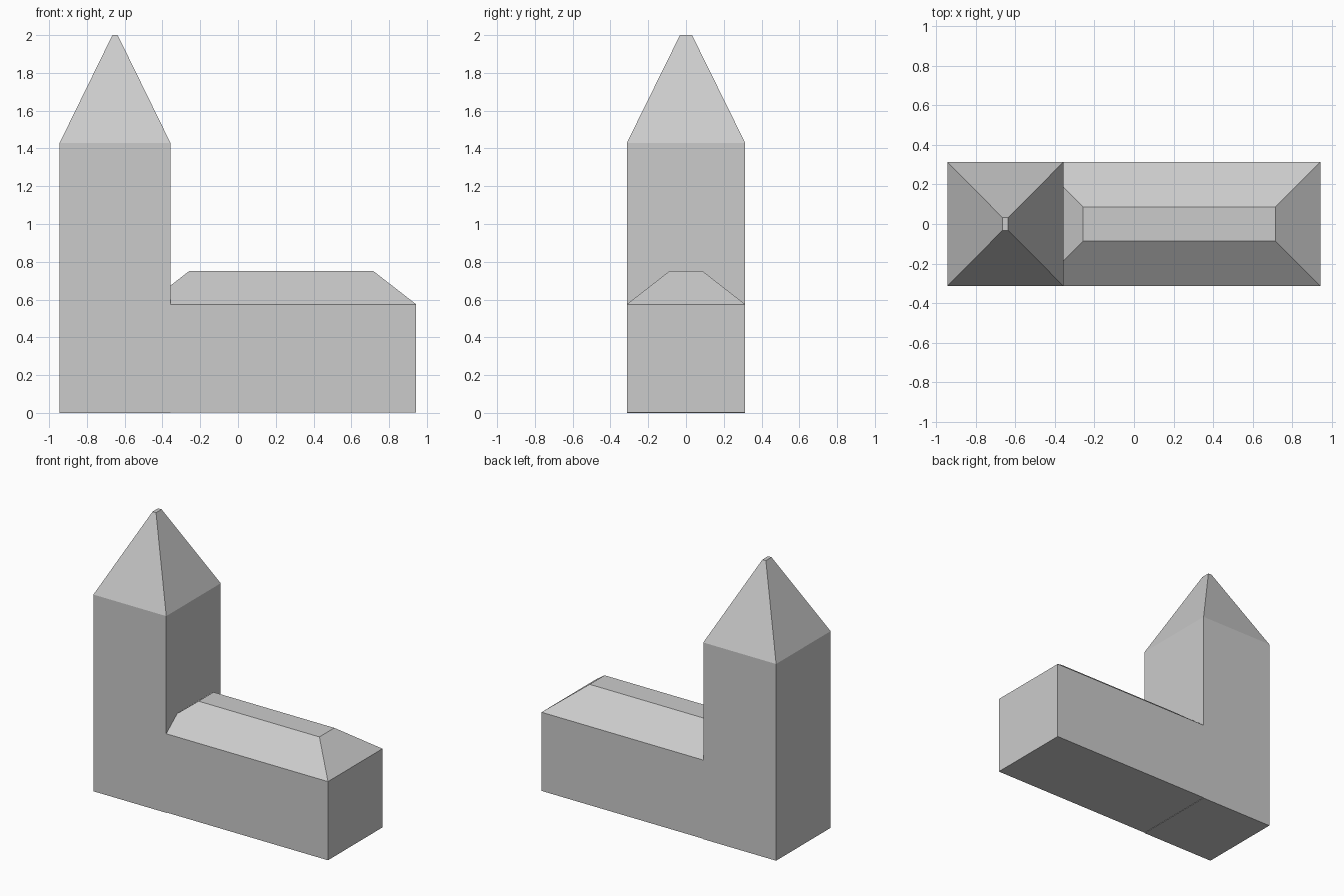
import bpy, bmesh

if "Cube" in bpy.data.objects:
    bpy.data.objects.remove(bpy.data.objects["Cube"])


def lofted_block(name, levels):
    """Solid through stacked rectangles (centre x, half x, half y, z)."""
    bm = bmesh.new()
    rings = [[bm.verts.new((cx + sx * hx, sy * hy, z))
              for sx, sy in ((-1, -1), (1, -1), (1, 1), (-1, 1))]
             for cx, hx, hy, z in levels]
    for lower, upper in zip(rings, rings[1:]):
        for i in range(4):
            j = (i + 1) % 4
            bm.faces.new((lower[i], lower[j], upper[j], upper[i]))
    bm.faces.new(rings[0][::-1])
    bm.faces.new(rings[-1])
    bmesh.ops.recalc_face_normals(bm, faces=bm.faces)
    mesh = bpy.data.meshes.new(name)
    bm.to_mesh(mesh)
    bm.free()
    obj = bpy.data.objects.new(name, mesh)
    bpy.context.collection.objects.link(obj)
    return obj


# Tall tower with a narrow blunt spire
lofted_block("tower", [(-0.651, 0.293, 0.313, 0.0),
                       (-0.651, 0.293, 0.313, 1.43),
                       (-0.651, 0.014, 0.032, 2.0)])

# Long hall with a flat-topped hipped roof, its end sunk into the tower
lofted_block("hall", [(0.229, 0.714, 0.313, 0.003),
                      (0.229, 0.714, 0.313, 0.575),
                      (0.229, 0.486, 0.086, 0.752)])
